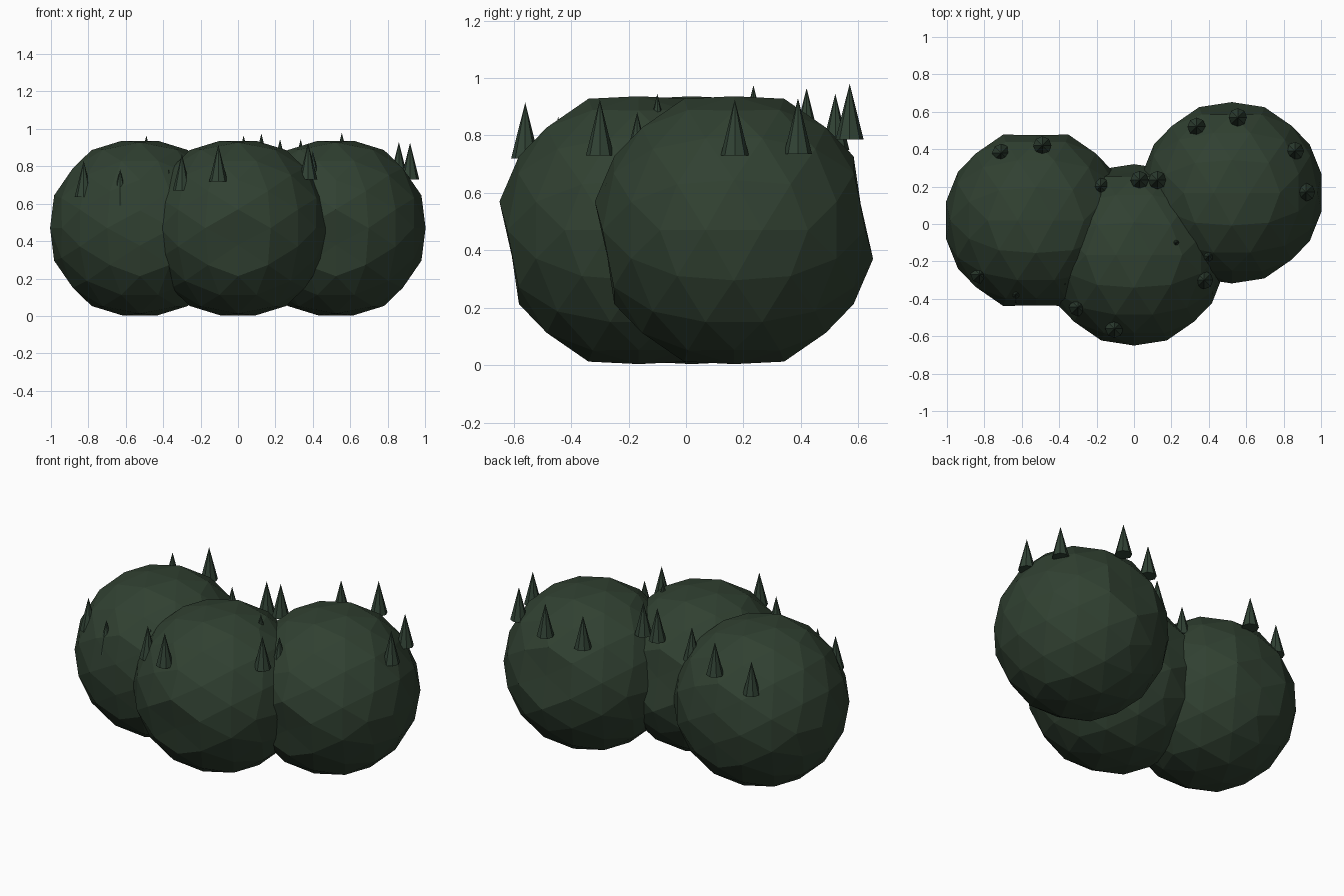
import bpy, bmesh, math
from mathutils import Vector

if "Cube" in bpy.data.objects:
    bpy.data.objects.remove(bpy.data.objects["Cube"])

T = (1 + math.sqrt(5)) / 2
R = 0.49


def material(name, rgb):
    m = bpy.data.materials.new(name)
    m.diffuse_color = (*rgb, 1)
    m.use_nodes = True
    m.node_tree.nodes["Principled BSDF"].inputs["Base Color"].default_value = m.diffuse_color
    return m


leaf = material("dark_green_foliage", (0.030, 0.052, 0.031))
tuft = material("dark_green_tuft", (0.030, 0.054, 0.035))


def add_object(name, bm, mat, loc):
    me = bpy.data.meshes.new(name)
    bm.to_mesh(me)
    bm.free()
    me.materials.append(mat)
    ob = bpy.data.objects.new(name, me)
    ob.location = loc
    bpy.context.collection.objects.link(ob)
    return ob


# Unit icosahedron with every edge split in three, 180 flat faces
def ball_points():
    corners = []
    for a in (-1, 1):
        for b in (-T, T):
            corners += [Vector((a, 0, b)), Vector((0, b, a)), Vector((b, a, 0))]
    near = lambda p, q: (p - q).length < 2.1
    pts = list(corners)
    for i, p in enumerate(corners):
        for j in range(i + 1, 12):
            q = corners[j]
            if near(p, q):
                pts += [(2 * p + q) / 3, (p + 2 * q) / 3]
                for r in corners[j + 1:]:
                    if near(p, r) and near(q, r):
                        pts.append((p + q + r) / 3)
    return [p.normalized() for p in pts]


# Bush balls, with shallow dents at front and back
def bush(name, loc, both):
    bm = bmesh.new()
    for p in ball_points():
        bm.verts.new(p)
    bmesh.ops.convex_hull(bm, input=bm.verts[:])
    bmesh.ops.recalc_face_normals(bm, faces=bm.faces[:])
    for v in bm.verts:
        c = v.co
        k = 1.0
        if abs(c.y) > 0.97 and abs(c.x) < 0.01:
            if both:
                k = 0.95
            else:
                k = 0.92 if c.y * c.z > 0 else 1.01
        elif abs(c.z) > 0.97:
            k = 0.972
        v.co = c * R * k
    return add_object(name, bm, leaf, loc)


bush("left_bush", (-0.525, 0.02, 0.47), True)
bush("middle_bush", (0, -0.165, 0.47), False)
bush("right_bush", (0.523, 0.167, 0.47), False)

# Pointed tufts: x, y, tip height
TUFTS = [
    (-0.71, 0.38, 0.89), (-0.49, 0.42, 0.965), (-0.18, 0.20, 0.89),
    (-0.63, -0.375, 0.785), (-0.825, -0.27, 0.83), (-0.37, -0.32, 0.78),
    (0.03, 0.235, 0.965), (0.125, 0.235, 0.975), (0.375, -0.30, 0.925),
    (0.225, -0.10, 0.945), (-0.30, -0.445, 0.865), (-0.105, -0.56, 0.915),
    (0.335, 0.52, 0.945), (0.555, 0.57, 0.98), (0.86, 0.39, 0.93),
    (0.92, 0.17, 0.925), (0.40, -0.17, 0.88), (0.90, 0.03, 0.735),
]
H = 0.195
for i, (x, y, tip) in enumerate(TUFTS):
    bm = bmesh.new()
    bmesh.ops.create_cone(bm, cap_ends=True, segments=8, radius1=0.049,
                          radius2=0, depth=H)
    bmesh.ops.remove_doubles(bm, verts=bm.verts[:], dist=1e-5)
    add_object(f"tuft_{i + 1}", bm, tuft, (x, y, tip - H / 2))
